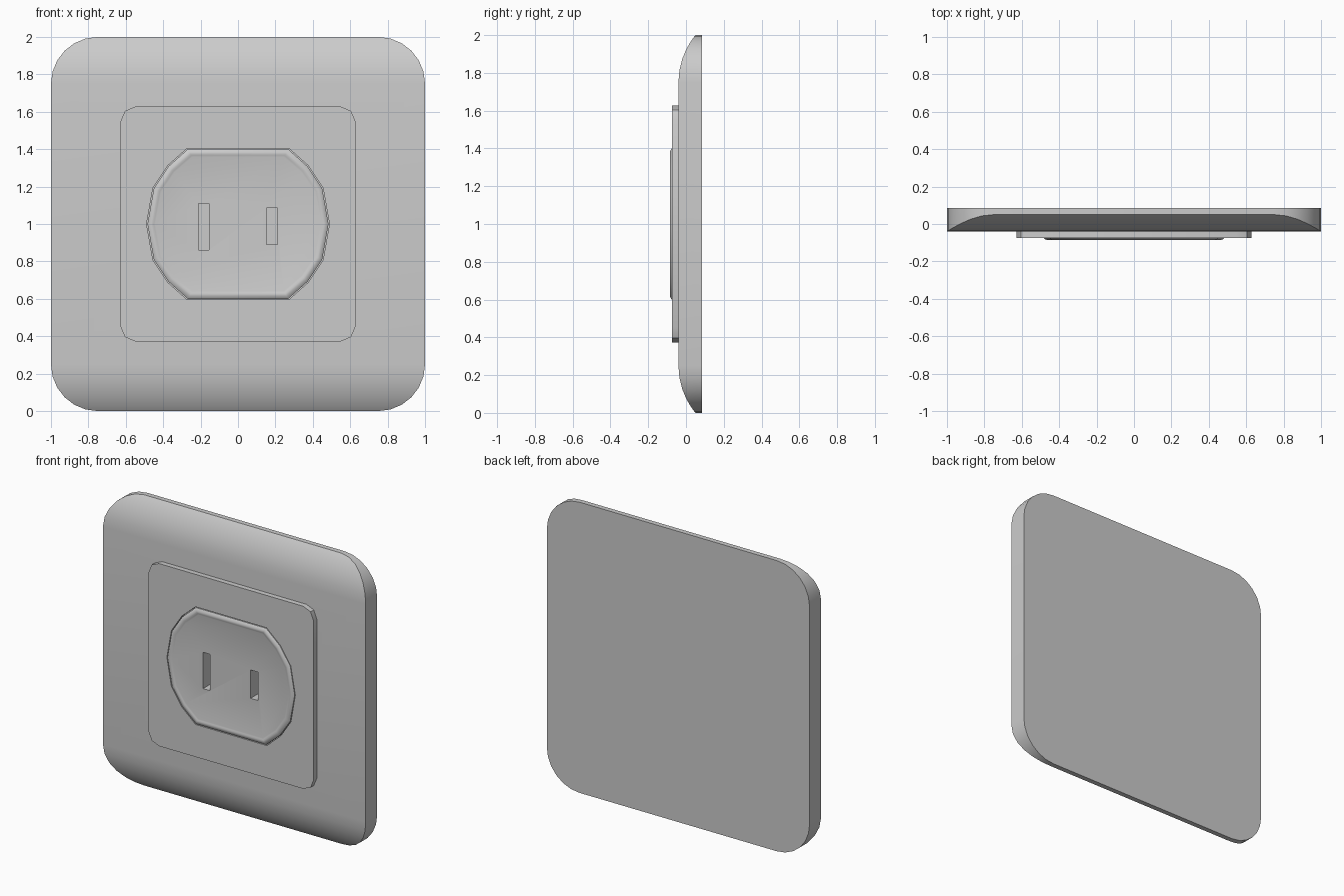
import bpy, bmesh, math

if "Cube" in bpy.data.objects:
    bpy.data.objects.remove(bpy.data.objects["Cube"])


def link(name, bm):
    bmesh.ops.recalc_face_normals(bm, faces=bm.faces)
    me = bpy.data.meshes.new(name)
    bm.to_mesh(me)
    bm.free()
    ob = bpy.data.objects.new(name, me)
    bpy.context.collection.objects.link(ob)
    return ob


def rounded(h, r, n):
    """Rounded square outline (x, z) centred on z = 1, n segments per corner."""
    pts = []
    for k, (sx, sz) in enumerate([(1, 1), (-1, 1), (-1, -1), (1, -1)]):
        for i in range(n + 1):
            a = math.pi / 2 * (k + i / n)
            pts.append((sx * (h - r) + r * math.cos(a), 1 + sz * (h - r) + r * math.sin(a)))
    return pts


def loft(name, layers):
    """Capped solid through a list of (outline, y)."""
    bm = bmesh.new()
    rings = [[bm.verts.new((x, y, z)) for x, z in pts] for pts, y in layers]
    n = len(rings[0])
    for a, b in zip(rings, rings[1:]):
        for i in range(n):
            j = (i + 1) % n
            bm.faces.new((a[i], a[j], b[j], b[i]))
    bm.faces.new(rings[0])
    bm.faces.new(rings[-1])
    return link(name, bm)


def cut(ob, cutters):
    for c in cutters:
        m = ob.modifiers.new("cut", 'BOOLEAN')
        m.operation, m.solver, m.object = 'DIFFERENCE', 'EXACT', c
        bpy.context.view_layer.objects.active = ob
        bpy.ops.object.modifier_apply(modifier=m.name)


def smooth(ob, angle):
    bpy.ops.object.select_all(action='DESELECT')
    ob.select_set(True)
    bpy.context.view_layer.objects.active = ob
    bpy.ops.object.shade_smooth_by_angle(angle=math.radians(angle))


# Wall plate: rounded square, front curving back at top and bottom only
FRONT, BACK, R = -0.04, 0.085, 0.392


def front_y(z):
    d = max(0.0, abs(z - 1) - 0.75)
    return FRONT + R - math.sqrt(R * R - d * d)


N = 6
outline = rounded(1, 0.25, N)
bm = bmesh.new()
back = [bm.verts.new((x, BACK, z)) for x, z in outline]
front = [bm.verts.new((x, front_y(z), z)) for x, z in outline]
count = len(outline)
for i in range(count):
    j = (i + 1) % count
    bm.faces.new((back[i], back[j], front[j], front[i]))
bm.faces.new(back)
right = [front[i % count] for i in range(3 * (N + 1), 4 * (N + 1))] + front[:N + 1]
left = front[N + 1:3 * (N + 1)][::-1]
for i in range(len(right) - 1):
    bm.faces.new((right[i], right[i + 1], left[i + 1], left[i]))
plate = link("wall_plate", bm)

# Socket outline: twelve-sided, built from one quarter by mirroring
quarter = [(0.484, 0), (0.45, 0.19), (0.372, 0.308), (0.268, 0.4)]
half = quarter + [(-x, z) for x, z in quarter[::-1]]
twelve = half + [(x, -z) for x, z in half[::-1] if z > 0]


def socket_outline(d):
    return [(x * (1 - d / 0.484), 1 + z * (1 - d / 0.4)) for x, z in twelve]


# Raised square insert with an opening for the socket
square = rounded(0.628, 0.08, 2)
insert = loft("square_insert", [(square, -0.03), (square, -0.075)])
opening = loft("opening_cutter", [(socket_outline(-0.005), 0.1), (socket_outline(-0.005), -0.2)])

# Socket face with a softly raised rim
rim = [(0, -0.03), (0, -0.075), (0.008, -0.081), (0.018, -0.085),
       (0.026, -0.085), (0.034, -0.082), (0.042, -0.08)]
socket = loft("socket_face", [(socket_outline(d), y) for d, y in rim])

# Slots cut through the socket into the plate
slots = []
for x0, x1, z0, z1 in [(-0.21, -0.156, 0.86, 1.11), (0.152, 0.21, 0.89, 1.085)]:
    rect = [(x0, z0), (x1, z0), (x1, z1), (x0, z1)]
    slots.append(loft("slot_cutter", [(rect, 0.04), (rect, -0.2)]))

cut(insert, [opening])
cut(socket, slots)
cut(plate, slots)
for c in slots + [opening]:
    bpy.data.objects.remove(c)

smooth(plate, 30)
smooth(insert, 30)
smooth(socket, 40)
